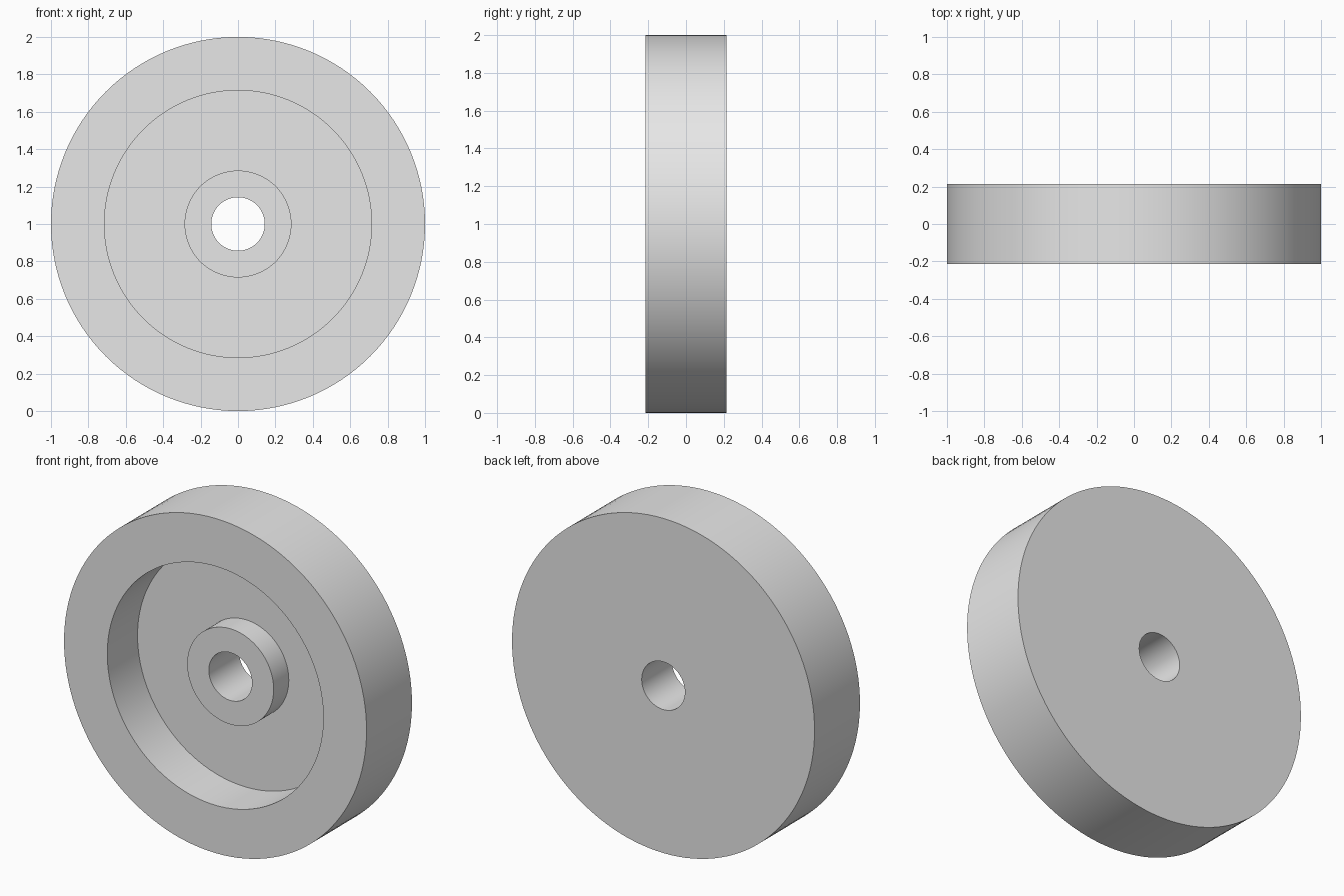
import bpy
import bmesh
import math
from mathutils import Vector

cube = bpy.data.objects.get("Cube")
if cube:
    bpy.data.objects.remove(cube, do_unlink=True)

# Main dimensions, all multiples of the bore radius
UNIT = 1 / 7
RIM, RECESS, HUB, BORE = 7 * UNIT, 5 * UNIT, 2 * UNIT, UNIT
FRONT, HUB_FACE, FLOOR, BACK = -1.5 * UNIT, -0.5 * UNIT, 0.5 * UNIT, 1.5 * UNIT
SEGMENTS = 128

# Plain grey material
grey = bpy.data.materials.new("plain grey")
grey.use_nodes = True
colour = (0.8, 0.8, 0.8, 1)
grey.diffuse_color = colour
for node in grey.node_tree.nodes:
    if node.type == "BSDF_PRINCIPLED":
        node.inputs["Base Color"].default_value = colour


def lathe(name, profile, centre):
    """Revolve a closed (radius, depth) profile around the y axis."""
    bm = bmesh.new()
    verts = [bm.verts.new(centre + Vector((0, y, r))) for r, y in profile]
    edges = [bm.edges.new((v, verts[i - 1])) for i, v in enumerate(verts)]
    bmesh.ops.spin(bm, geom=verts + edges, cent=centre, axis=(0, 1, 0),
                   angle=math.tau, steps=SEGMENTS, use_merge=True)
    bmesh.ops.remove_doubles(bm, verts=bm.verts, dist=1e-5)
    bmesh.ops.recalc_face_normals(bm, faces=bm.faces)
    mesh = bpy.data.meshes.new(name)
    bm.to_mesh(mesh)
    bm.free()
    mesh.materials.append(grey)
    obj = bpy.data.objects.new(name, mesh)
    bpy.context.collection.objects.link(obj)
    bpy.ops.object.select_all(action="DESELECT")
    obj.select_set(True)
    bpy.context.view_layer.objects.active = obj
    bpy.ops.object.shade_smooth_by_angle(angle=math.radians(30))
    return obj


# Solid wheel: bored hub, recessed front web, thick rim and flat back
lathe("wheel_body", [
    (BORE, BACK), (RIM, BACK), (RIM, FRONT), (RECESS, FRONT),
    (RECESS, FLOOR), (HUB, FLOOR), (HUB, HUB_FACE), (BORE, HUB_FACE),
], Vector((0, 0, 1)))
